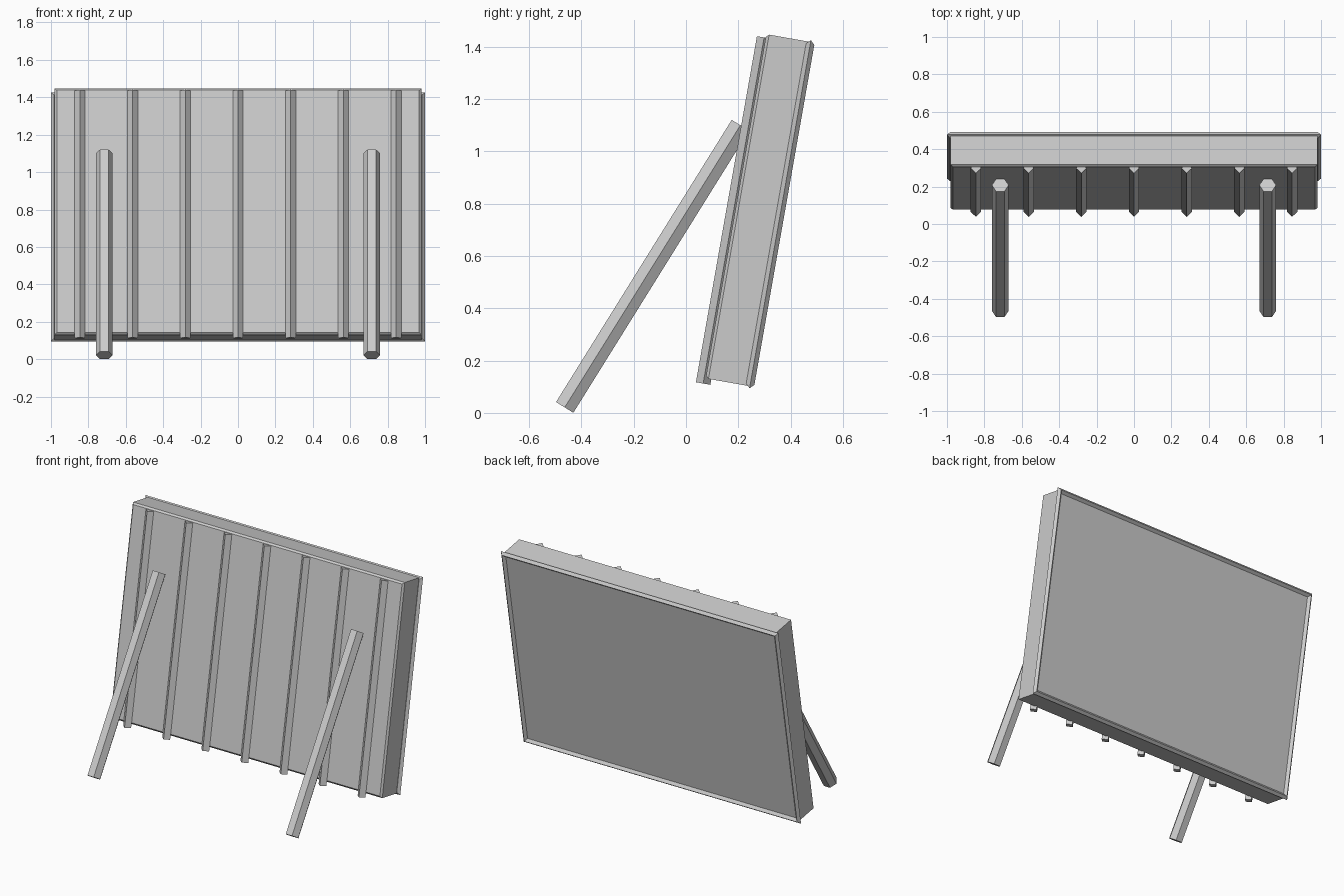
import bpy, bmesh, math
from mathutils import Vector

if "Cube" in bpy.data.objects:
    bpy.data.objects.remove(bpy.data.objects["Cube"])

TILT = math.radians(10)
N = Vector((0, math.cos(TILT), -math.sin(TILT)))   # through the board, towards the back
U = Vector((0, math.sin(TILT), math.cos(TILT)))    # up along the board
X = Vector((1, 0, 0))

grey = bpy.data.materials.new("plain grey")
grey.diffuse_color = (0.6, 0.6, 0.6, 1)
grey.use_nodes = True
grey.node_tree.nodes["Principled BSDF"].inputs["Base Color"].default_value = grey.diffuse_color


def pt(x, s, t):
    """Point on the tilted board: across, through, up."""
    return X * x + N * s + U * t


def loft(name, rings, closed=False):
    """Join equal rings of points; cap the ends or close into a loop."""
    bm = bmesh.new()
    vs = [[bm.verts.new(p) for p in r] for r in rings]
    n = len(vs[0])
    pairs = list(zip(vs, vs[1:])) + ([(vs[-1], vs[0])] if closed else [])
    for a, b in pairs:
        for i in range(n):
            j = (i + 1) % n
            bm.faces.new((a[i], a[j], b[j], b[i]))
    if not closed:
        bm.faces.new(vs[0])
        bm.faces.new(vs[-1])
    bmesh.ops.recalc_face_normals(bm, faces=bm.faces)
    me = bpy.data.meshes.new(name)
    bm.to_mesh(me)
    bm.free()
    me.materials.append(grey)
    ob = bpy.data.objects.new(name, me)
    bpy.context.collection.objects.link(ob)
    return ob


def rect(hx, s, t0, t1):
    return [pt(-hx, s, t0), pt(hx, s, t0), pt(hx, s, t1), pt(-hx, s, t1)]


# Board: slab with a chamfered front edge
B0, B1, C = 0.143, 1.480, 0.011
loft("board", [rect(0.98 - C, 0.051, B0 + C, B1 - C),
               rect(0.98, 0.051 + C, B0, B1),
               rect(0.98, 0.223, B0, B1)])

# Rim: mitred frame of diamond section around the back edge
R = 0.016
rings = []
for sx, st in ((-1, -1), (1, -1), (1, 1), (-1, 1)):
    ring = []
    for out, s in ((R, 0), (0, R), (-R, 0), (0, -R)):
        ring.append(pt(sx * (0.984 + out), 0.223 + s,
                       0.811 + st * (0.660 + out)))
    rings.append(ring)
loft("back_rim", rings, closed=True)

# Ribs: diamond bars up the front
for i in range(-3, 4):
    x, r = i * 0.2817, 0.028
    loft(f"rib_{i + 4}", [[pt(x + a * r, 0.045 + b * r, t)
                           for a, b in ((1, 0), (0, 1), (-1, 0), (0, -1))]
                          for t in (0.122, 1.466)])

# Legs: hexagonal props leaning against the front
low, high = Vector((0, -0.464, 0.021)), Vector((0, 0.208, 1.10))
side = (high - low).normalized().cross(X)
for name, x in (("left_leg", -0.715), ("right_leg", 0.715)):
    ang = [k * math.pi / 3 for k in range(6)]
    loft(name, [[c + X * (x + 0.045 * math.cos(a)) + side * 0.045 * math.sin(a)
                 for a in ang] for c in (low, high)])
